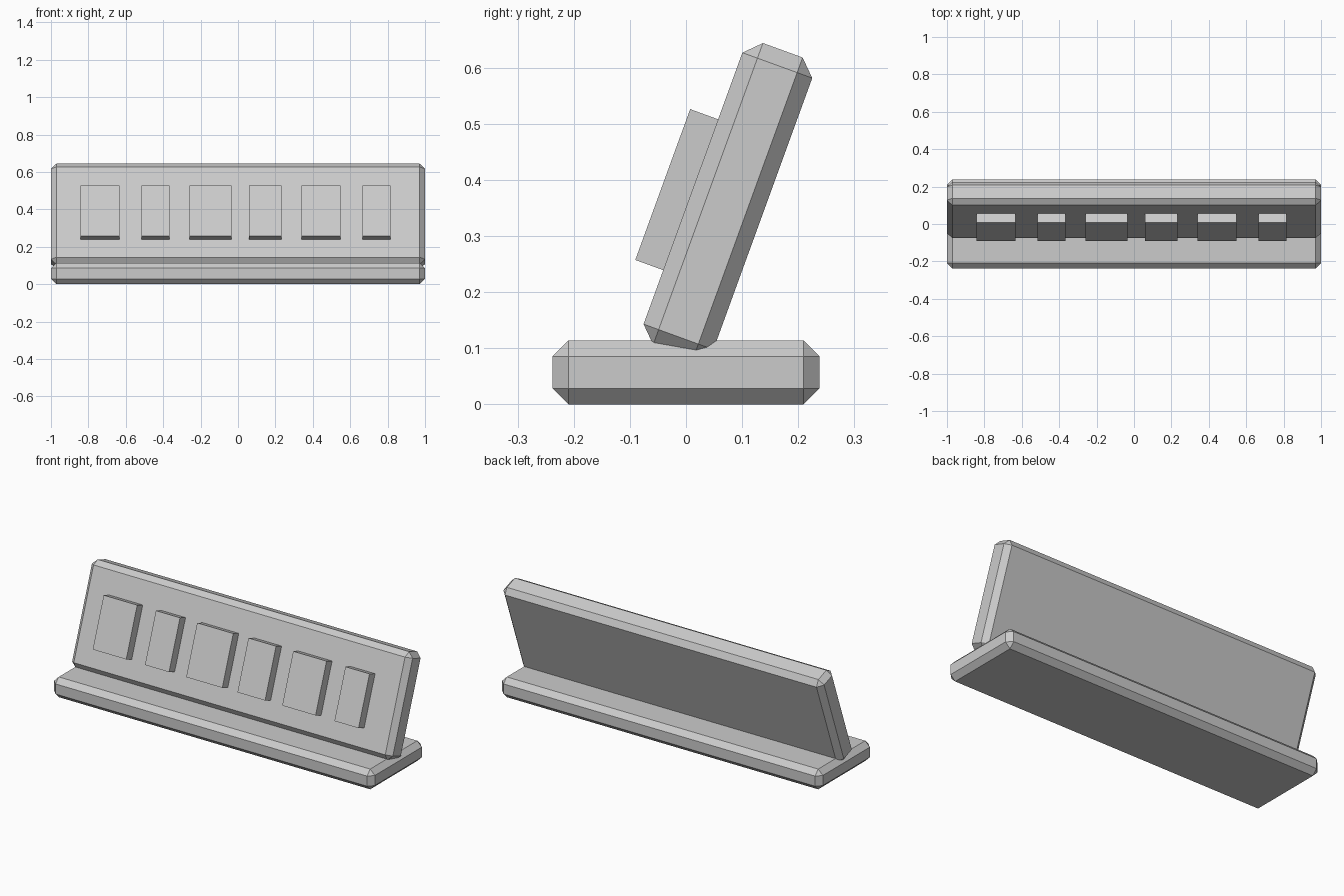
import bpy
import bmesh
from math import radians
from mathutils import Matrix

cube = bpy.data.objects.get("Cube")
if cube:
    bpy.data.objects.remove(cube, do_unlink=True)

GREY = (0.6, 0.6, 0.6, 1.0)
CHAMFER = 0.0286
TILT = Matrix.Rotation(radians(-20), 4, 'X')  # leans the panel backwards

grey = bpy.data.materials.new("light_grey")
grey.use_nodes = True
grey.diffuse_color = GREY
grey.node_tree.nodes["Principled BSDF"].inputs["Base Color"].default_value = GREY


def box(name, x, y, z, chamfer=0.0, matrix=Matrix()):
    """Box between (min, max) pairs, optionally chamfered, then placed by matrix."""
    size = [b - a for a, b in (x, y, z)]
    centre = [(a + b) / 2 for a, b in (x, y, z)]
    bm = bmesh.new()
    bmesh.ops.create_cube(bm, size=1)
    bmesh.ops.scale(bm, vec=size, verts=bm.verts)
    if chamfer:
        bmesh.ops.bevel(bm, geom=bm.edges[:], offset=chamfer, segments=1,
                        affect='EDGES')
    mesh = bpy.data.meshes.new(name)
    bm.to_mesh(mesh)
    bm.free()
    mesh.materials.append(grey)
    obj = bpy.data.objects.new(name, mesh)
    obj.matrix_world = matrix @ Matrix.Translation(centre)
    bpy.context.collection.objects.link(obj)
    return obj


# Flat foot and leaning panel
box("base", (-1, 1), (-0.238, 0.238), (0, 0.114), CHAMFER)
box("panel", (-1, 1), (-0.12, 0.0125), (0.08, 0.652), CHAMFER, TILT)

# Raised blocks along the panel front: (left edge, width)
blocks = [(-0.843, 0.209), (-0.517, 0.15), (-0.26, 0.225),
          (0.06, 0.172), (0.339, 0.208), (0.665, 0.15)]
for i, (start, width) in enumerate(blocks, 1):
    box(f"raised_block_{i}", (start, start + width), (-0.173, -0.11),
        (0.211, 0.497), matrix=TILT)
